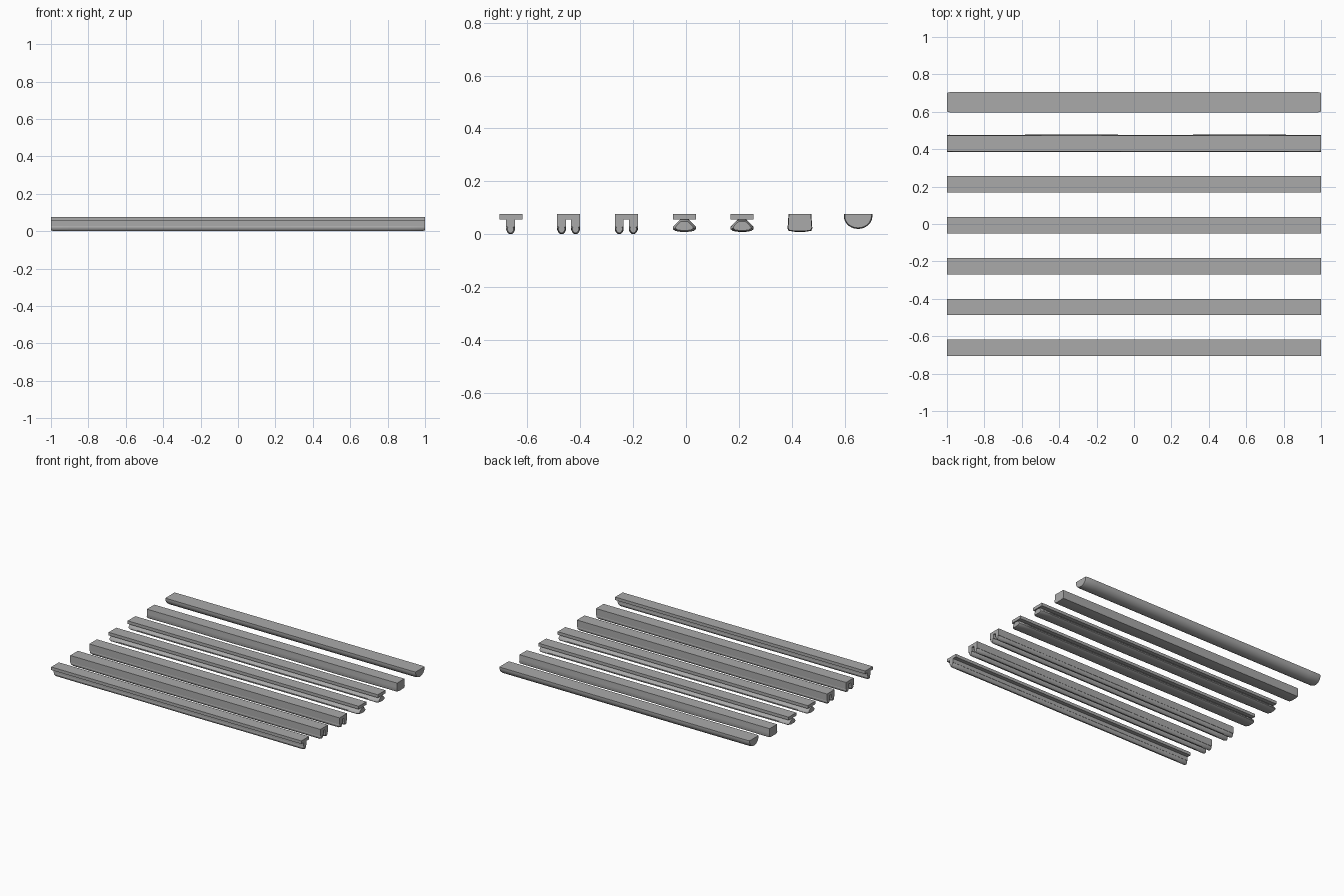
import bpy
import bmesh
import math

if "Cube" in bpy.data.objects:
    bpy.data.objects.remove(bpy.data.objects["Cube"], do_unlink=True)

grey = bpy.data.materials.new("mid grey")
grey.use_nodes = True
grey.diffuse_color = (0.4, 0.4, 0.4, 1)
grey.node_tree.nodes["Principled BSDF"].inputs["Base Color"].default_value = (0.4, 0.4, 0.4, 1)

TOP, UNDER = 0.077, 0.055   # slab top and underside heights
HALF = 0.0435               # slab half width


def finish(name, bm, smooth):
    bmesh.ops.recalc_face_normals(bm, faces=bm.faces)
    mesh = bpy.data.meshes.new(name)
    bm.to_mesh(mesh)
    bm.free()
    mesh.materials.append(grey)
    obj = bpy.data.objects.new(name, mesh)
    bpy.context.collection.objects.link(obj)
    if smooth:
        bpy.ops.object.select_all(action='DESELECT')
        obj.select_set(True)
        bpy.context.view_layer.objects.active = obj
        bpy.ops.object.shade_smooth_by_angle(angle=math.radians(40))
    return obj


def bar(name, y, half, low, high):
    """Straight rectangular bar along x."""
    bm = bmesh.new()
    bmesh.ops.create_cube(bm, size=1)
    bmesh.ops.scale(bm, vec=(2, 2 * half, high - low), verts=bm.verts)
    bmesh.ops.translate(bm, vec=(0, y, (low + high) / 2), verts=bm.verts)
    return finish(name, bm, False)


def loft(name, y, half_profile, anchor, end, wave=0.0):
    """Mirrored cross-section swept along x, narrowed at both ends."""
    section = half_profile + [(-a, z) for a, z in reversed(half_profile) if a > 0]
    inner = [-0.985 + 1.97 * i / 24 for i in range(25)]
    stations = [-1] + inner + [1]
    bm = bmesh.new()
    rings = []
    for x in stations:
        s = end if abs(x) == 1 else 1 - wave * (1 - math.cos(x * 7 + y * 20)) / 2
        rings.append([bm.verts.new((x, y + a * s, anchor + (z - anchor) * s))
                      for a, z in section])
    n = len(section)
    for r, q in zip(rings, rings[1:]):
        for i in range(n):
            j = (i + 1) % n
            bm.faces.new((r[i], r[j], q[j], q[i]))
    bm.faces.new(rings[0])
    bm.faces.new(rings[-1])
    return finish(name, bm, True)


bulb = [(0.013, 0.032), (0.017, 0.025), (0.017, 0.016), (0.012, 0.006), (0.005, 0.0)]
dome = [(0.016, 0.055), (0.024, 0.048), (0.036, 0.036), (0.044, 0.027),
        (0.044, 0.019), (0.034, 0.012), (0.015, 0.009)]
block = [(HALF, TOP), (0.045, 0.045), (0.047, 0.022), (0.043, 0.013), (0.02, 0.009)]
arc = [(0.054 * math.cos(math.radians(t)), 0.068 - 0.048 * math.sin(math.radians(t)))
       for t in range(0, 90, 10)]
half_round = [(0.054, TOP)] + arc + [(0, 0.02)]


def leg(name, y):
    bar(name + "_stem", y, 0.017, 0.027, UNDER)
    loft(name + "_bulb", y, bulb, 0.018, 0.7, 0.06)


# Single-leg rail
bar("single_rail_slab", -0.6615, HALF, UNDER, TOP)
leg("single_rail_leg", -0.6635)

# Double-leg rails
for label, y in (("front", -0.444), ("rear", -0.226)):
    bar(label + "_double_rail_slab", y, HALF, UNDER, TOP)
    for side, offset in (("near", -0.0265), ("far", 0.0265)):
        leg(f"{label}_double_rail_{side}_leg", y + offset)

# Dome-footed rails
for label, y in (("front", -0.006), ("rear", 0.212)):
    bar(label + "_dome_rail_slab", y, HALF, UNDER, TOP)
    loft(label + "_dome_rail_foot", y, dome, 0.03, 0.75, 0.05)

# Solid block rail and half-round rail
loft("block_rail", 0.431, block, TOP, 0.96, 0.03)
loft("half_round_rail", 0.651, half_round, TOP, 0.93)
